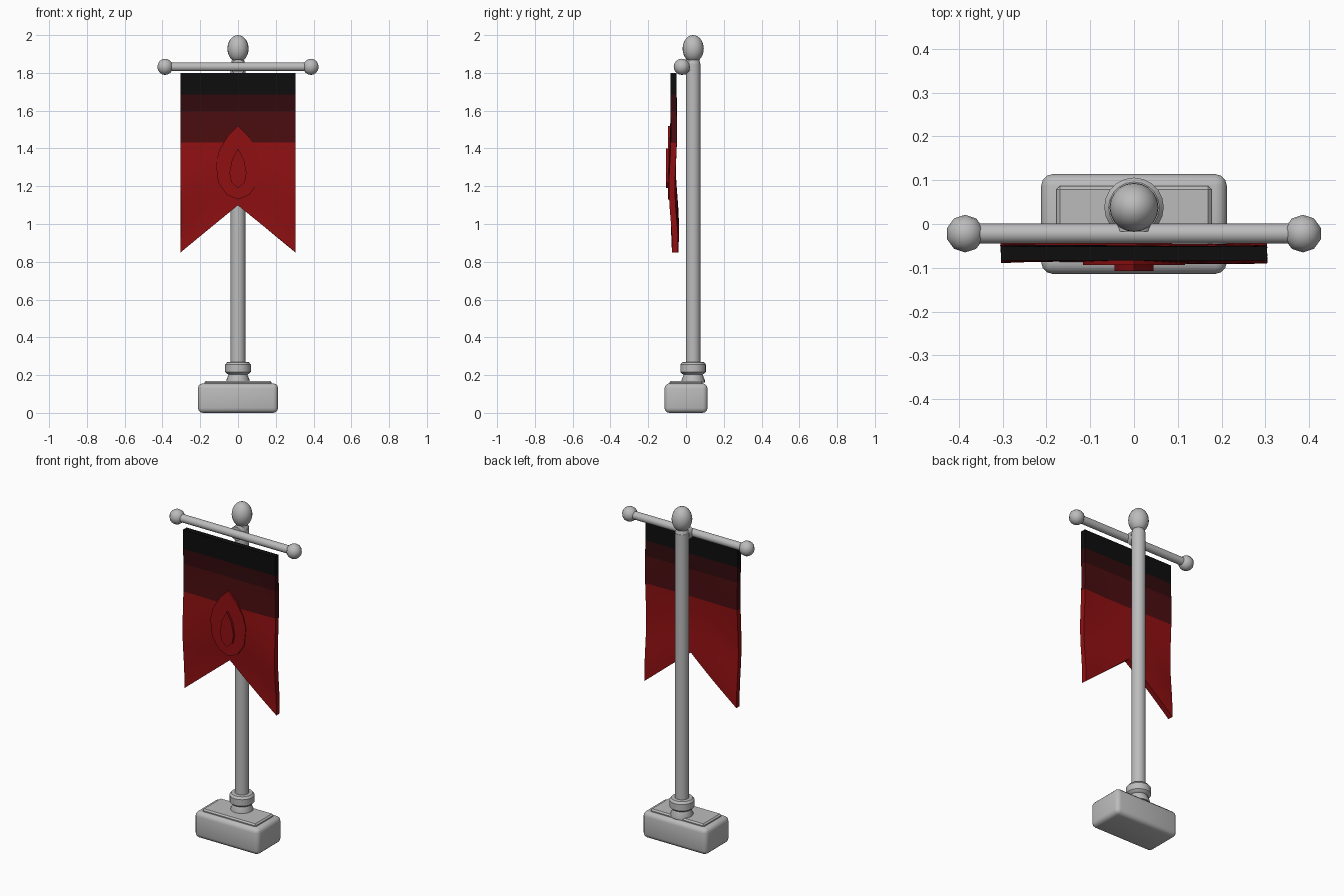
import bpy, bmesh, math
from mathutils import Matrix

cube = bpy.data.objects.get("Cube")
if cube:
    bpy.data.objects.remove(cube, do_unlink=True)


def material(name, rgb, rough=0.6):
    m = bpy.data.materials.new(name)
    m.use_nodes = True
    m.diffuse_color = (*rgb, 1)
    bsdf = m.node_tree.nodes["Principled BSDF"]
    bsdf.inputs["Base Color"].default_value = (*rgb, 1)
    bsdf.inputs["Roughness"].default_value = rough
    return m


GREY = material("stone_grey", (0.5, 0.5, 0.5))
CLOTH = [material("cloth_black", (0.004, 0.004, 0.004)),
         material("cloth_darkest_red", (0.032, 0.003, 0.004)),
         material("cloth_dark_red", (0.07, 0.004, 0.005)),
         material("cloth_red", (0.28, 0.005, 0.006))]
POLE_Y, BAR_Y, BAR_Z = 0.038, -0.022, 1.832


def finish(name, bm, mats, angle=35):
    bmesh.ops.recalc_face_normals(bm, faces=bm.faces)
    me = bpy.data.meshes.new(name)
    bm.to_mesh(me)
    bm.free()
    for m in mats:
        me.materials.append(m)
    ob = bpy.data.objects.new(name, me)
    bpy.context.collection.objects.link(ob)
    bpy.ops.object.select_all(action="DESELECT")
    ob.select_set(True)
    bpy.context.view_layer.objects.active = ob
    bpy.ops.object.shade_smooth_by_angle(angle=math.radians(angle))
    return ob


def box(name, size, z, bevel, segments):
    bm = bmesh.new()
    bmesh.ops.create_cube(bm, size=1, matrix=Matrix.Translation((0, 0, z)) @ Matrix.Diagonal((*size, 1)))
    bmesh.ops.bevel(bm, geom=bm.edges[:], offset=bevel, segments=segments, profile=0.5, affect="EDGES")
    return finish(name, bm, [GREY])


def lathe(name, profile, sides, matrix):
    """Spin (radius, height) pairs around z, cap both ends, then place."""
    bm = bmesh.new()
    rings = [[bm.verts.new((r * math.cos(math.tau * i / sides), r * math.sin(math.tau * i / sides), h))
              for i in range(sides)] for r, h in profile]
    for a, b in zip(rings, rings[1:]):
        for i in range(sides):
            j = (i + 1) % sides
            bm.faces.new((a[i], a[j], b[j], b[i]))
    bm.faces.new(rings[0][::-1])
    bm.faces.new(rings[-1])
    bm.transform(matrix)
    return finish(name, bm, [GREY])


def ball(name, place, radii, u, v, angle=35):
    bm = bmesh.new()
    bmesh.ops.create_uvsphere(bm, u_segments=u, v_segments=v, radius=1)
    bm.transform(Matrix.Translation(place) @ Matrix.Diagonal((*radii, 1)))
    return finish(name, bm, [GREY], angle)


# Base block with a raised top plate
box("base", (0.424, 0.228, 0.156), 0.078, 0.026, 3)
box("base_plate", (0.354, 0.174, 0.06), 0.14, 0.008, 1)

# Pole, its foot collar and finial
at_pole = Matrix.Translation((0, POLE_Y, 0))
lathe("pole", [(0.039, 0.16), (0.039, 1.85)], 20, at_pole)
lathe("pole_collar", [(0.062, 0.16), (0.062, 0.172), (0.05, 0.203), (0.058, 0.207), (0.068, 0.217),
                      (0.068, 0.255), (0.058, 0.268), (0.04, 0.27)], 20, at_pole)
ball("finial", (0, POLE_Y, 1.928), (0.056, 0.056, 0.072), 20, 14)
lathe("finial_neck", [(0.039, 1.845), (0.03, 1.875)], 20, at_pole)

# Crossbar, bracket and end knobs
along_x = Matrix.Translation((0, BAR_Y, BAR_Z)) @ Matrix.Rotation(math.pi / 2, 4, "Y")
lathe("crossbar", [(0.023, -0.375), (0.023, 0.375)], 16, along_x)
along_y = Matrix.Translation((0, BAR_Y, BAR_Z)) @ Matrix.Rotation(-math.pi / 2, 4, "X")
lathe("crossbar_bracket", [(0.04, 0.005), (0.04, 0.045)], 16, along_y)
for side, sx in (("left", 1), ("right", -1)):
    ball(side + "_knob", (sx * 0.386, BAR_Y, BAR_Z), (0.043, 0.043, 0.043), 10, 8, 50)


# Banner: wavy swallowtail cloth, coloured in horizontal bands
def cloth_y(u, z):
    drop = (1.8 - z) / 0.95
    return -0.067 - 0.011 * drop * math.sin(10 * (z - 1.2) + 1.5 * u * u) - 0.005 * drop * math.sin(3 * u)


COLS, LOWER = 16, 10
bands = [1.8, 1.685, 1.595, 1.51, 1.43]
bm = bmesh.new()
grid = []
for c in range(COLS + 1):
    u = 2 * c / COLS - 1
    tip = 1.1 - 0.25 * abs(u)
    levels = bands + [1.43 + (tip - 1.43) * k / LOWER for k in range(1, LOWER + 1)]
    grid.append([bm.verts.new((0.304 * u, cloth_y(u, z), z)) for z in levels])
for a, b in zip(grid, grid[1:]):
    for r in range(len(a) - 1):
        face = bm.faces.new((a[r], b[r], b[r + 1], a[r + 1]))
        face.material_index = (0, 1, 2, 2)[r] if r < 4 else 3
banner = finish("banner", bm, CLOTH, 40)
solid = banner.modifiers.new("thickness", "SOLIDIFY")
solid.thickness, solid.offset = 0.032, 0
bpy.ops.object.modifier_apply(modifier=solid.name)
bpy.ops.object.shade_smooth_by_angle(angle=math.radians(40))


# Emblem: mirrored pointed outlines pushed out from the cloth
def emblem(name, half, y_front, y_back, mat):
    outline = half + [(-x, z) for x, z in reversed(half) if x > 0]
    bm = bmesh.new()
    face = bm.faces.new([bm.verts.new((x, y_front, z)) for x, z in outline])
    new = bmesh.ops.extrude_face_region(bm, geom=[face])["geom"]
    bmesh.ops.translate(bm, verts=[v for v in new if isinstance(v, bmesh.types.BMVert)],
                        vec=(0, y_back - y_front, 0))
    return finish(name, bm, [mat], 20)


emblem("emblem_field", [(0, 1.52), (0.055, 1.465), (0.1, 1.39), (0.117, 1.32), (0.105, 1.22),
                        (0.06, 1.155), (0, 1.13)], -0.094, -0.07, CLOTH[3])
emblem("emblem_gem", [(0, 1.4), (0.032, 1.34), (0.045, 1.27), (0.035, 1.22), (0, 1.19)],
       -0.107, -0.07, CLOTH[3])
